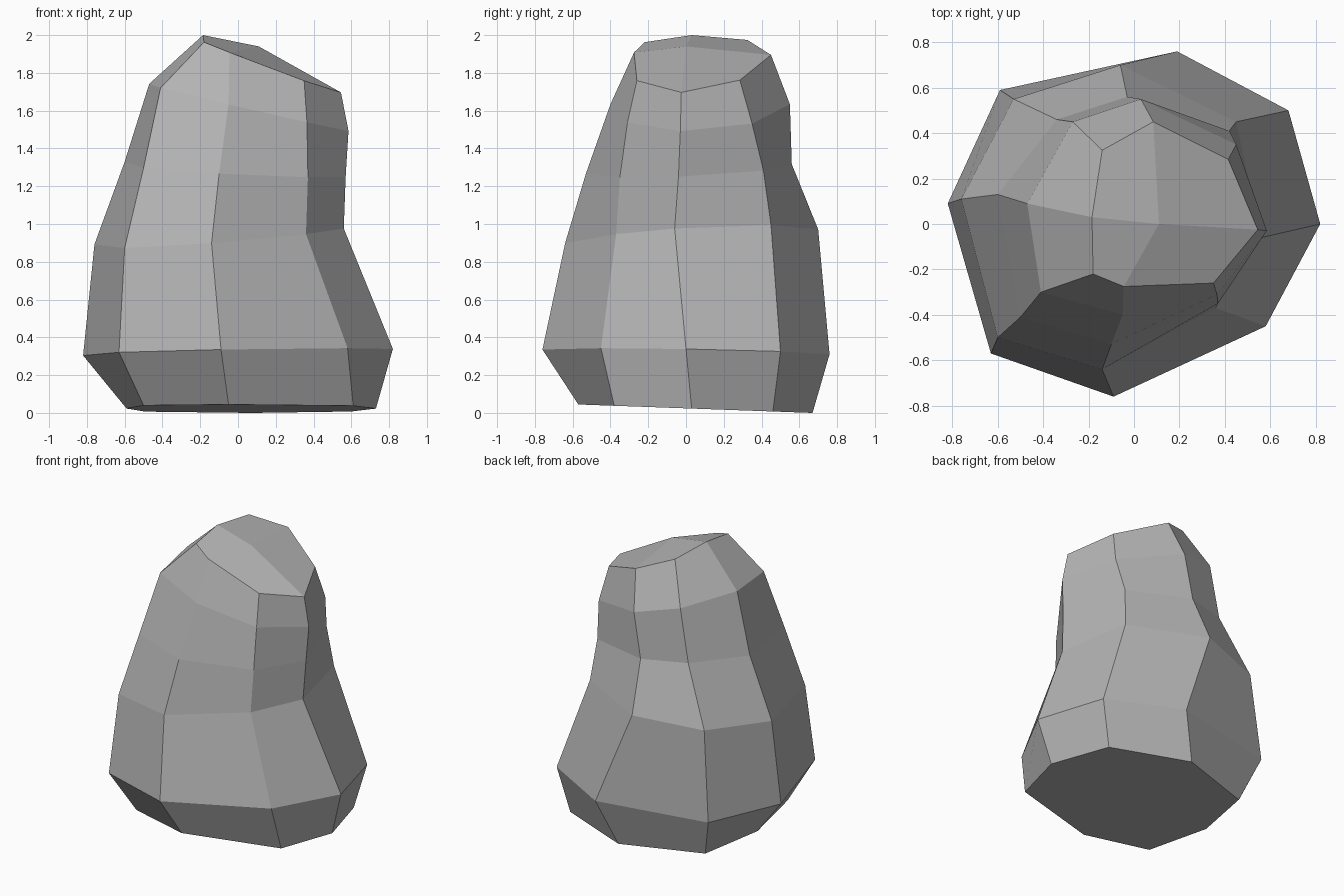
import bpy
import bmesh

cube = bpy.data.objects.get("Cube")
if cube:
    bpy.data.objects.remove(cube, do_unlink=True)


def flat_material(name, colour):
    mat = bpy.data.materials.new(name)
    mat.use_nodes = True
    mat.diffuse_color = colour
    shader = mat.node_tree.nodes["Principled BSDF"]
    shader.inputs["Base Color"].default_value = colour
    shader.inputs["Roughness"].default_value = 0.9
    return mat


# Each section: tilted plane (height, slope in x, slope in y) and its
# eight-sided outline, counter-clockwise from the +x side.
SECTIONS = [
    # underside
    ((.024, 0, -.036), [(.73, .03), (.6, .46), (.07, .67), (-.49, .48),
                        (-.59, .03), (-.5, -.44), (-.05, -.57), (.61, -.38)]),
    # widest part
    ((.322, .02, -.02), [(.82, 0), (.68, .5), (.19, .76), (-.59, .59),
                         (-.82, .09), (-.63, -.57), (-.09, -.76), (.58, -.45)]),
    # belly
    ((.94, .07, .05), [(.56, -.06), (.45, .45), (-.06, .7), (-.53, .55),
                       (-.76, .11), (-.6, -.5), (-.14, -.64), (.36, -.37)]),
    # waist
    ((1.287, -.06, .05), [(.57, -.04), (.42, .41), (-.03, .56), (-.34, .46),
                          (-.6, .13), (-.5, -.41), (-.1, -.53), (.37, -.35)]),
    # shoulder
    ((1.63, -.235, .02), [(.585, -.03), (.45, .35), (.03, .55), (-.27, .45),
                          (-.47, .09), (-.41, -.3), (-.05, -.4), (.365, -.31)]),
    # rim of the sloping top
    ((1.905, -.38, .05), [(.545, -.025), (.415, .285), (.085, .45), (-.14, .325),
                          (-.185, .03), (-.18, -.22), (-.045, -.275), (.35, -.26)]),
]

bm = bmesh.new()
rings = []
for (height, slope_x, slope_y), outline in SECTIONS:
    rings.append([bm.verts.new((x, y, height + slope_x * x + slope_y * y))
                  for x, y in outline])
sides = len(rings[0])

# Raise the highest corner of the rim
rim = rings[-1]
rim[4].co.z = 2.0

# Walls between neighbouring sections
for lower, upper in zip(rings, rings[1:]):
    for i in range(sides):
        j = (i + 1) % sides
        bm.faces.new((lower[i], lower[j], upper[j], upper[i]))

# Underside, and a faceted top of four quads around a centre point
bm.faces.new(list(reversed(rings[0])))
crown = bm.verts.new((.11, 0, 1.94))
for i in range(0, sides, 2):
    bm.faces.new((rim[i], rim[i + 1], rim[(i + 2) % sides], crown))

bmesh.ops.recalc_face_normals(bm, faces=bm.faces)
mesh = bpy.data.meshes.new("boulder")
bm.to_mesh(mesh)
bm.free()

# Flat-shaded stone
boulder = bpy.data.objects.new("boulder", mesh)
bpy.context.collection.objects.link(boulder)
mesh.materials.append(flat_material("stone grey", (.45, .45, .45, 1)))
